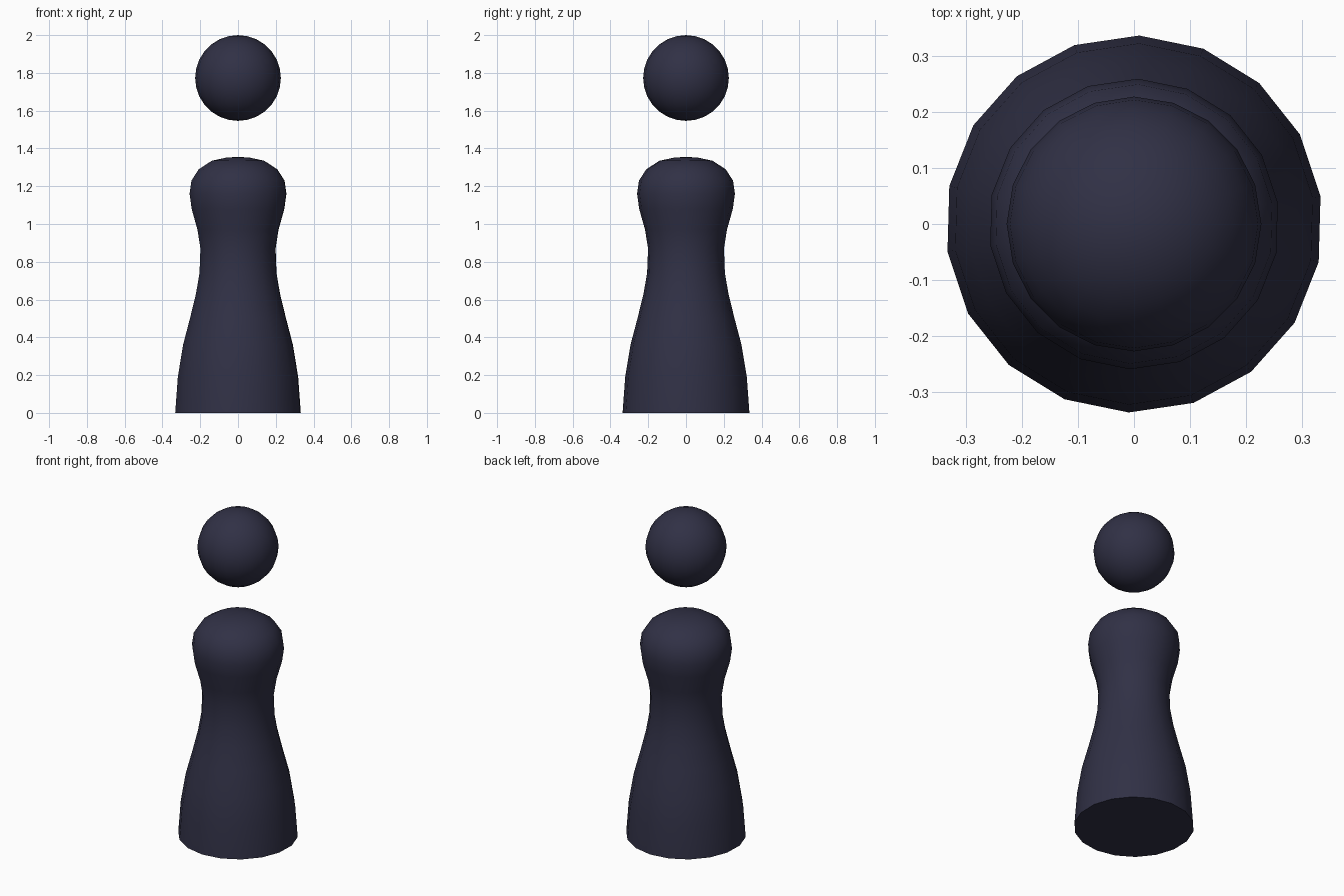
import bpy, bmesh, math

if "Cube" in bpy.data.objects:
    bpy.data.objects.remove(bpy.data.objects["Cube"])

SIDES = 18
TURN = math.radians(8.4)

navy = bpy.data.materials.new("dark_navy")
navy.diffuse_color = (0.03, 0.03, 0.06, 1)
navy.use_nodes = True
navy.node_tree.nodes["Principled BSDF"].inputs["Base Color"].default_value = navy.diffuse_color


def finish(name, bm, angle):
    bmesh.ops.recalc_face_normals(bm, faces=bm.faces)
    mesh = bpy.data.meshes.new(name)
    bm.to_mesh(mesh)
    bm.free()
    mesh.materials.append(navy)
    obj = bpy.data.objects.new(name, mesh)
    bpy.context.collection.objects.link(obj)
    bpy.ops.object.select_all(action='DESELECT')
    obj.select_set(True)
    bpy.context.view_layer.objects.active = obj
    bpy.ops.object.shade_smooth_by_angle(angle=math.radians(angle))
    return obj


# Body: turned profile of (radius, height), flat base and domed shoulders
profile = [(0.336, 0), (0.322, 0.19), (0.294, 0.36), (0.257, 0.50),
           (0.225, 0.63), (0.206, 0.74), (0.201, 0.87), (0.217, 0.97),
           (0.248, 1.08), (0.259, 1.16), (0.249, 1.23), (0.210, 1.29),
           (0.140, 1.335), (0.06, 1.352)]
bm = bmesh.new()
rings = []
for r, z in profile:
    rings.append([bm.verts.new((r * math.cos(TURN + i * math.tau / SIDES),
                                r * math.sin(TURN + i * math.tau / SIDES), z))
                  for i in range(SIDES)])
for low, high in zip(rings, rings[1:]):
    for i in range(SIDES):
        j = (i + 1) % SIDES
        bm.faces.new((low[i], low[j], high[j], high[i]))
bm.faces.new(rings[0][::-1])
tip = bm.verts.new((0, 0, 1.355))
for i in range(SIDES):
    bm.faces.new((rings[-1][i], rings[-1][(i + 1) % SIDES], tip))
finish("body", bm, 50)

# Head: floating ball
bm = bmesh.new()
bmesh.ops.create_uvsphere(bm, u_segments=20, v_segments=14, radius=0.227)
bmesh.ops.translate(bm, verts=bm.verts, vec=(0, 0, 1.773))
finish("head", bm, 60)
